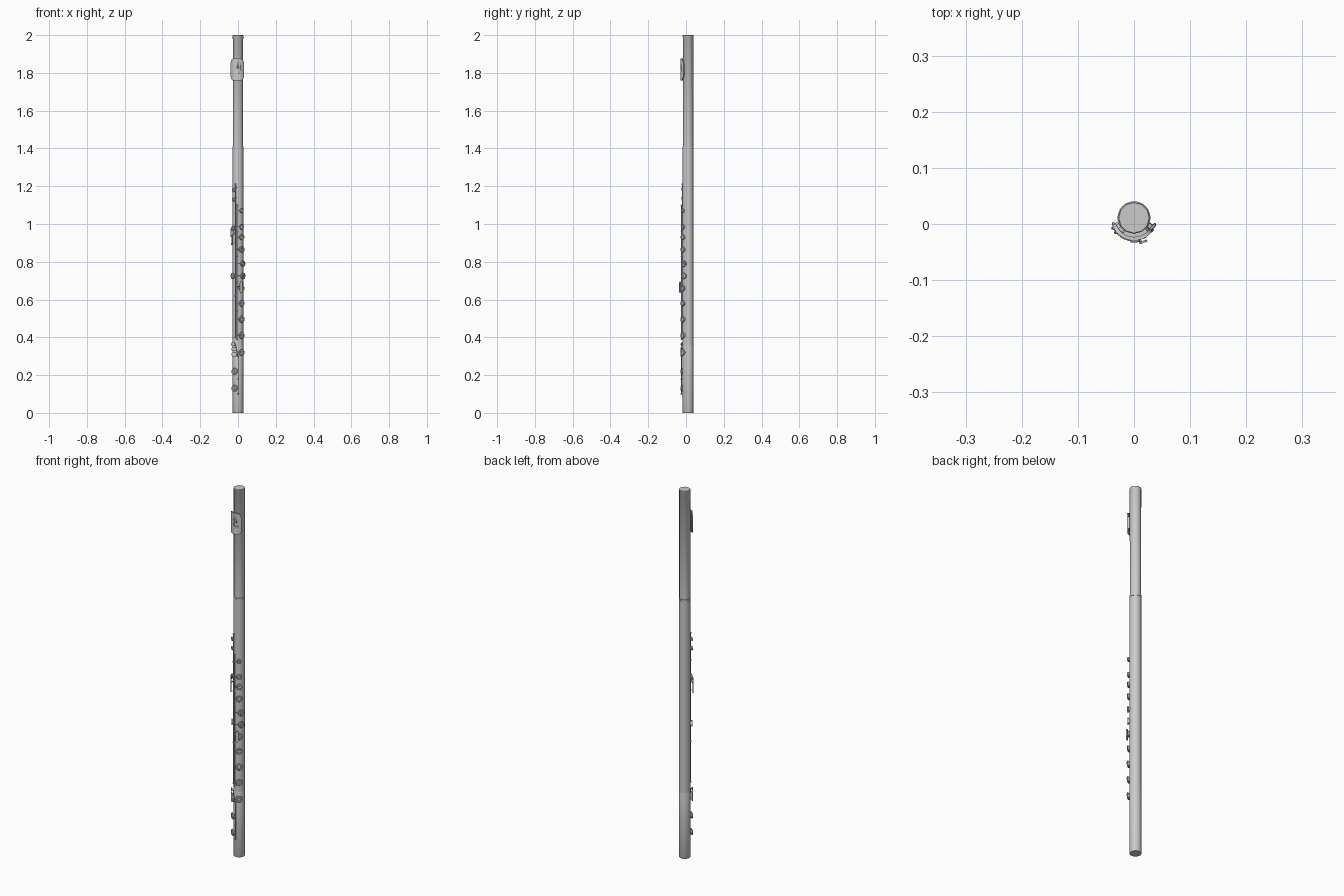
import bpy, bmesh, math
from mathutils import Matrix, Vector

if "Cube" in bpy.data.objects:
    bpy.data.objects.remove(bpy.data.objects["Cube"])

CY = 0.011          # tube axis sits slightly behind y = 0


def point(a, r, z):
    """Point at angle a (degrees from the front, + to the right) around the tube."""
    t = math.radians(a)
    return Vector((r * math.sin(t), CY - r * math.cos(t), z))


def frame(a, r, z):
    """Local frame on the tube: x tangent, y up the tube, z outward."""
    t = math.radians(a)
    m = Matrix(((math.cos(t), 0, math.sin(t)),
                (math.sin(t), 0, -math.cos(t)),
                (0, 1, 0))).to_4x4()
    m.translation = point(a, r, z)
    return m


def finish(name, bm, matrix=Matrix(), angle=35):
    bmesh.ops.recalc_face_normals(bm, faces=bm.faces)
    me = bpy.data.meshes.new(name)
    bm.to_mesh(me)
    bm.free()
    me.transform(matrix)
    ob = bpy.data.objects.new(name, me)
    bpy.context.collection.objects.link(ob)
    bpy.ops.object.select_all(action='DESELECT')
    bpy.context.view_layer.objects.active = ob
    ob.select_set(True)
    bpy.ops.object.shade_smooth_by_angle(angle=math.radians(angle))
    return ob


def lathe(name, profile, sides, matrix=Matrix()):
    """Spin (radius, height) points round the local z axis and cap both ends."""
    bm = bmesh.new()
    rings = [[bm.verts.new((r * math.cos(2 * math.pi * i / sides),
                            r * math.sin(2 * math.pi * i / sides), h))
              for i in range(sides)] for r, h in profile]
    for lo, hi in zip(rings, rings[1:]):
        for i in range(sides):
            j = (i + 1) % sides
            bm.faces.new((lo[i], lo[j], hi[j], hi[i]))
    bm.faces.new(rings[0])
    bm.faces.new(rings[-1])
    return finish(name, bm, matrix)


def wire(name, pts, radius):
    """Thin round rod through a list of points."""
    cu = bpy.data.curves.new(name, 'CURVE')
    cu.dimensions = '3D'
    cu.bevel_depth = radius
    cu.bevel_resolution = 1
    cu.use_fill_caps = True
    sp = cu.splines.new('POLY')
    sp.points.add(len(pts) - 1)
    for p, co in zip(sp.points, pts):
        p.co = (*co, 1)
    ob = bpy.data.objects.new(name, cu)
    bpy.context.collection.objects.link(ob)


def arm(name, a0, a1, r, z0, z1, radius=0.0018):
    """Rod that wraps round the tube from angle a0 to a1."""
    wire(name, [point(a0 + (a1 - a0) * i / 6, r, z0 + (z1 - z0) * i / 6)
                for i in range(7)], radius)


def key(name, a, z, size, r=0.036):
    """Tone-hole chimney with a dished key cup on it."""
    base = 0.026 - r
    lathe(name, [(size * .72, base), (size * .72, -.003), (size, -.002),
                 (size, .001), (size * .85, .003), (size * .5, .003),
                 (size * .4, .0015)], 16, frame(a, r, z))


def rod(name, a, r, z0, z1, posts):
    """Long hinge rod carried by ball-topped posts."""
    wire(name, [point(a, r, z0), point(a, r, z1)], 0.0025)
    for i, z in enumerate(posts):
        lathe(f"{name}_post_{i}", [(.0025, .026 - r), (.002, -.004), (.004, -.001),
                                   (.004, .002), (.002, .004)], 8, frame(a, r, z))


def plate(name, a0, a1, r0, r1, z0, z1, corner=0.0, n=12):
    """Curved plate wrapped round the tube, with rounded ends."""
    bm = bmesh.new()
    rows = []
    for i in range(n + 1):
        u = i / n
        e = abs(2 * u - 1)
        cut = corner * max(0, (e - .55) / .45) ** 2
        a = a0 + (a1 - a0) * u
        rows.append([bm.verts.new(point(a, r, z)) for r, z in
                     ((r0, z0 + cut), (r1, z0 + cut), (r1, z1 - cut), (r0, z1 - cut))])
    for p, q in zip(rows, rows[1:]):
        for k in range(4):
            bm.faces.new((p[k], p[(k + 1) % 4], q[(k + 1) % 4], q[k]))
    bm.faces.new(rows[0])
    bm.faces.new(rows[-1])
    return finish(name, bm)


# Tube: foot, body and head joints, head with fewer sides
axis = Matrix.Translation((0, CY, 0))
lathe("foot_joint", [(.028, 0), (.029, .002), (.029, .355), (.0285, .357)], 24, axis)
lathe("body_joint", [(.0285, .357), (.0285, 1.40), (.0295, 1.401), (.0295, 1.41),
                     (.027, 1.411)], 24, axis)
lathe("head_joint", [(.0275, 1.40), (.0278, 1.99), (.0285, 1.991), (.0285, 1.998),
                     (.027, 2.0)], 12, axis)

# Lip plate with embouchure hole cut through it
lip = plate("lip_plate", -72, 52, .034, .0405, 1.76, 1.875, .02)
cutter = lathe("embouchure_cutter", [(.012, -.009), (.012, .01)], 20, frame(8, .0405, 1.815))
cutter.hide_render = True
cutter.hide_set(True)
mod = lip.modifiers.new("hole", 'BOOLEAN')
mod.operation = 'DIFFERENCE'
mod.object = cutter
plate("lip_riser", -35, 45, .026, .0345, 1.785, 1.845)

# Main row of keys, with arms back to the hinge rod
row = [(1.07, 32, .012), (.985, 34, .014), (.93, 34, .016), (.865, 34, .017),
       (.79, 48, .017), (.725, 50, .017), (.66, 34, .017), (.58, 33, .017),
       (.495, 33, .018), (.41, 33, .018), (.32, 33, .018)]
for i, (z, a, s) in enumerate(row):
    key(f"main_key_{i}", a, z, s)
    if z > .35:
        arm(f"main_arm_{i}", -8, a, .037, z, z)

# Left side and foot keys
left = [(1.18, -42, .011), (1.13, -42, .011), (.975, -50, .014),
        (.725, -54, .016), (.22, -32, .018), (.13, -32, .018)]
for i, (z, a, s) in enumerate(left):
    key(f"side_key_{i}", a, z, s)
    arm(f"side_arm_{i}", a, -10 if z > .35 else 2, .037, z, z + .012)

# Hinge rods
rod("main_rod", -8, .035, .39, 1.10, (.39, .54, .69, .83, .96, 1.10))
rod("side_rod", -24, .034, .40, 1.21, (.40, .62, .90, 1.06, 1.21))
rod("foot_rod", 2, .035, .10, .30, (.10, .18, .30))

# Thumb and finger levers
for i, (z0, z1, a) in enumerate(((.89, .955, -52), (.93, .99, -64))):
    wire(f"hand_lever_{i}", [point(-24, .035, z1), point(a, .040, z1 - .015),
                             point(a, .042, z0)], .003)
plate("finger_lever", 12, 30, .044, .048, .635, .695, .01, 8)
arm("finger_lever_arm", -8, 18, .041, .67, .67, .003)

# Foot lever cluster for the little finger
for i, (z0, z1, a0, a1) in enumerate(((.298, .322, -52, -12), (.327, .347, -56, -14),
                                      (.355, .372, -60, -22))):
    plate(f"foot_lever_{i}", a0, a1, .038, .042, z0, z1, .006, 8)
    arm(f"foot_lever_arm_{i}", a1, 2, .037, (z0 + z1) / 2, .295)
